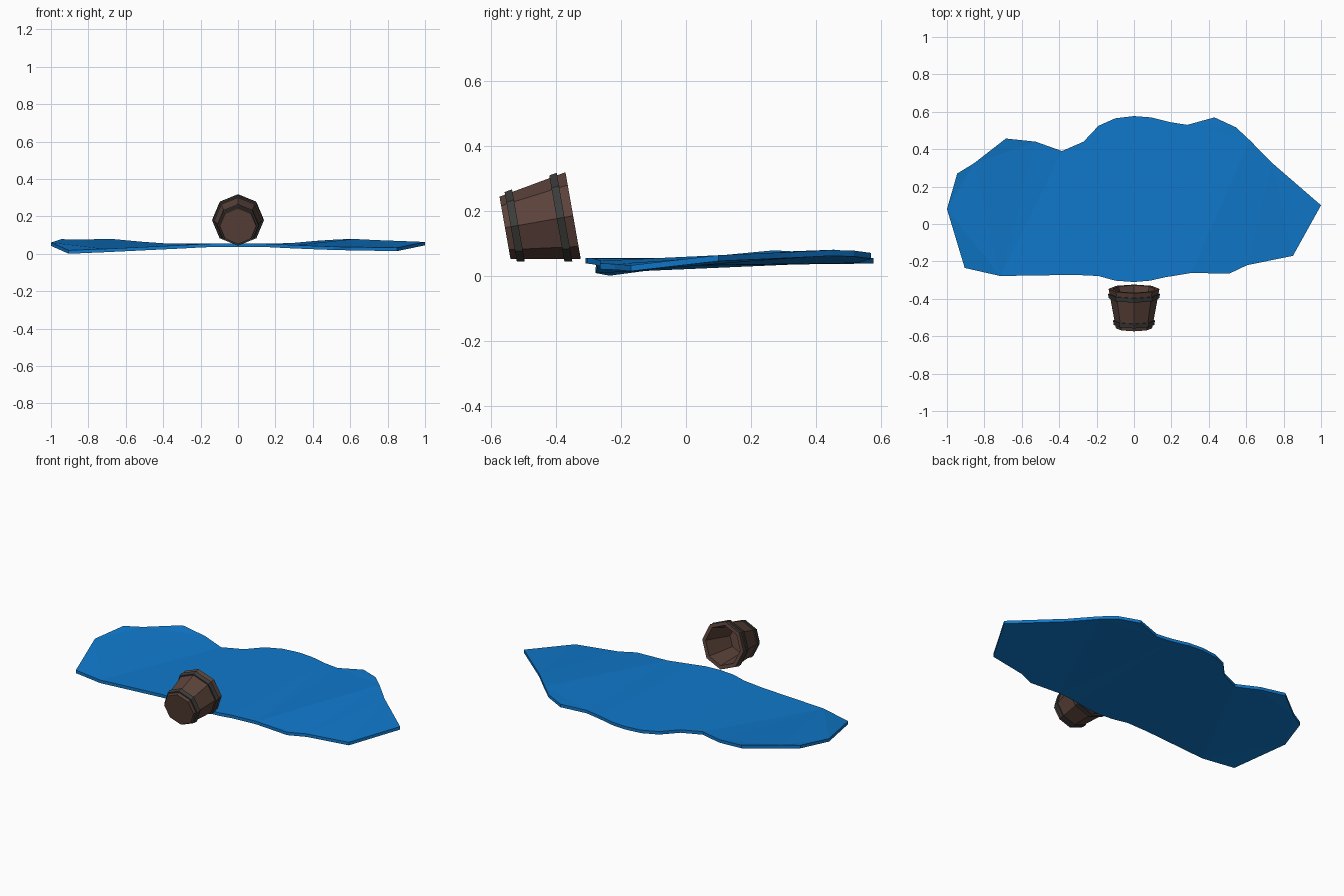
import bpy, bmesh
from math import radians, sin, cos, pi
from mathutils import Matrix

if "Cube" in bpy.data.objects:
    bpy.data.objects.remove(bpy.data.objects["Cube"])


def material(name, rgb):
    m = bpy.data.materials.new(name)
    m.diffuse_color = (*rgb, 1)
    m.use_nodes = True
    m.node_tree.nodes["Principled BSDF"].inputs["Base Color"].default_value = m.diffuse_color
    return m


def make_object(name, bm, mat):
    bmesh.ops.recalc_face_normals(bm, faces=bm.faces)
    me = bpy.data.meshes.new(name)
    bm.to_mesh(me)
    bm.free()
    me.materials.append(mat)
    ob = bpy.data.objects.new(name, me)
    bpy.context.collection.objects.link(ob)
    return ob


def lathe(name, profile, mat, matrix, closed=False, sides=8):
    """Revolve (radius, height) points; open profiles get end caps."""
    bm = bmesh.new()
    rings = [[bm.verts.new((r * cos(2 * pi * i / sides), r * sin(2 * pi * i / sides), h))
              for i in range(sides)] for r, h in profile]
    pairs = list(zip(rings, rings[1:]))
    if closed:
        pairs.append((rings[-1], rings[0]))
    else:
        bm.faces.new(rings[0])
        bm.faces.new(rings[-1])
    for a, b in pairs:
        for i in range(sides):
            j = (i + 1) % sides
            bm.faces.new((a[i], a[j], b[j], b[i]))
    bm.transform(matrix)
    return make_object(name, bm, mat)


water = material("water_blue", (0.005, 0.19, 0.60))
wood = material("wood_brown", (0.105, 0.055, 0.042))
iron = material("iron_grey", (0.045, 0.045, 0.043))

# Puddle: top outline (x, y, z), draped gently and given a thin edge
outline = [
    (-1.0, .08, .06), (-.945, .27, .078), (-.855, .325, .075), (-.685, .457, .08),
    (-.525, .44, .065), (-.385, .39, .055), (-.27, .44, .055), (-.19, .525, .055),
    (-.10, .565, .055), (0, .577, .055), (.09, .57, .055), (.19, .545, .055),
    (.285, .53, .057), (.43, .57, .07), (.545, .517, .077), (.62, .447, .079),
    (.74, .325, .073), (1.0, .10, .063), (.85, -.17, .032), (.605, -.22, .036),
    (.51, -.265, .038), (.305, -.262, .046), (.165, -.285, .053), (.085, -.303, .055),
    (0, -.31, .055), (-.10, -.303, .055), (-.19, -.278, .052), (-.32, -.272, .045),
    (-.715, -.278, .026), (-.905, -.235, .018)]
THICK = .018
bm = bmesh.new()
top = [bm.verts.new(p) for p in outline]
bottom = [bm.verts.new((x, y, z - THICK)) for x, y, z in outline]
n = len(outline)
caps = [bm.faces.new(top), bm.faces.new(bottom[::-1])]
for i in range(n):
    j = (i + 1) % n
    bm.faces.new((top[i], top[j], bottom[j], bottom[i]))
bmesh.ops.triangulate(bm, faces=caps, ngon_method='BEAUTY')
make_object("puddle", bm, water)

# Bucket lies on its side: local z becomes the tipped axis pointing back
H, R0, R1 = .213, .097, .136
pose = Matrix.Translation((0, -.557, .1475)) @ Matrix.Rotation(radians(-80), 4, 'X')

# Hollow tapered body: outer wall, rim, inner wall, floor
lathe("bucket_body", [(R0, 0), (R1, H), (R1 - .022, H), (R0 - .018, .03)], wood, pose)

# Iron hoops following the taper
for name, h in (("lower_hoop", .030), ("upper_hoop", .174)):
    w = .012
    r = lambda z: R0 + (R1 - R0) * z / H
    a, b = h - w, h + w
    lathe(name, [(r(a) - .004, a), (r(a) + .008, a), (r(b) + .008, b), (r(b) - .004, b)],
          iron, pose, closed=True)
